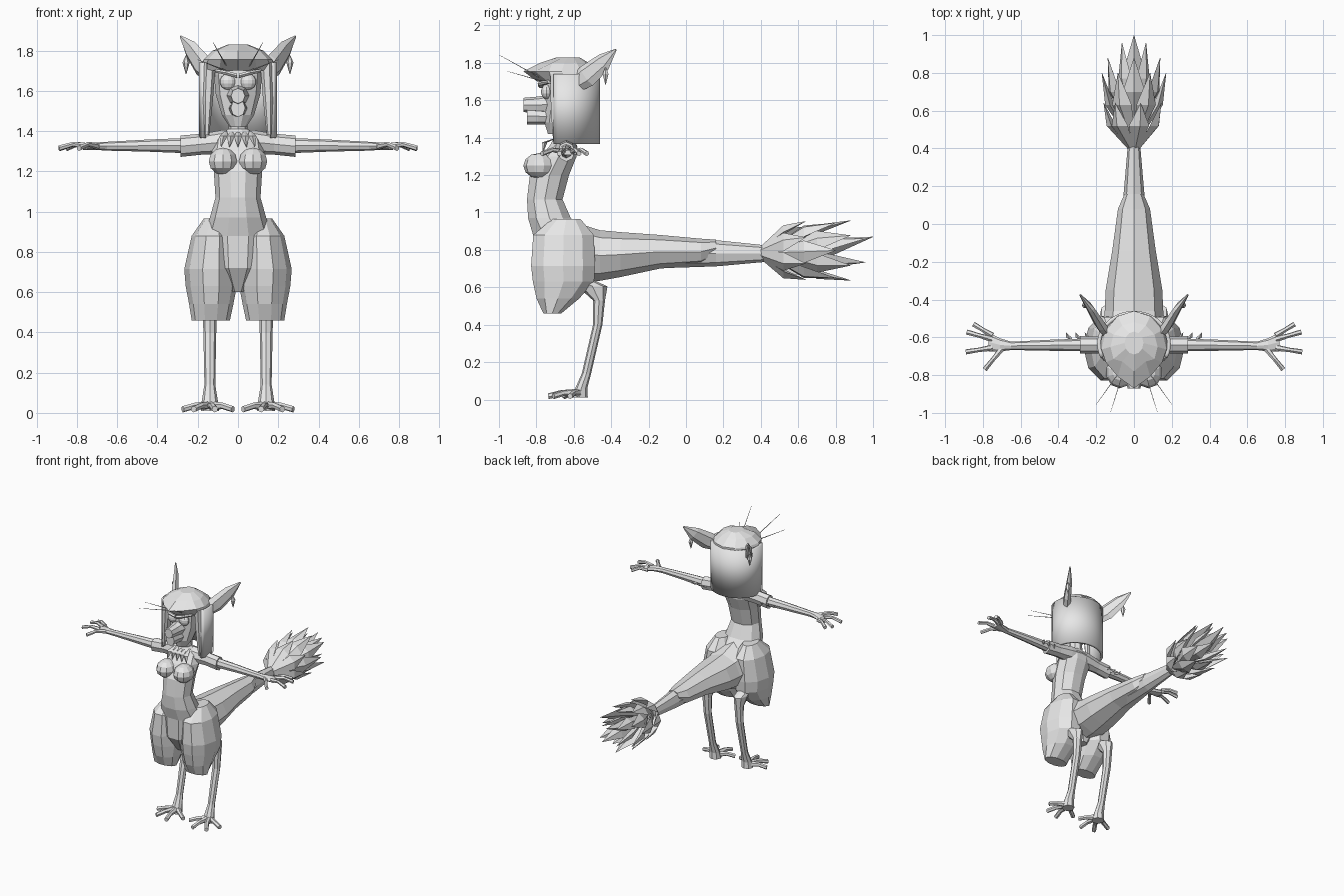
import bpy, bmesh, math
from mathutils import Vector

default_cube = bpy.data.objects.get("Cube")
if default_cube:
    bpy.data.objects.remove(default_cube, do_unlink=True)

clay = bpy.data.materials.new("light_grey")
clay.use_nodes = True
clay.diffuse_color = (0.8, 0.8, 0.8, 1)
clay.node_tree.nodes["Principled BSDF"].inputs["Base Color"].default_value = clay.diffuse_color

X, Y, Z = Vector((1, 0, 0)), Vector((0, 1, 0)), Vector((0, 0, 1))


def finish(name, bm, mirror=False):
    """Turn a bmesh into a named object, optionally mirrored across x."""
    bmesh.ops.recalc_face_normals(bm, faces=bm.faces)
    mesh = bpy.data.meshes.new(name)
    bm.to_mesh(mesh)
    bm.free()
    mesh.materials.append(clay)
    obj = bpy.data.objects.new(name, mesh)
    bpy.context.collection.objects.link(obj)
    if mirror:
        obj.modifiers.new("mirror", "MIRROR").use_mirror_merge = False
    return obj


def add_loft(bm, rings, sides, u, v):
    """Bridge elliptical rings given as (x, y, z, radius_u, radius_v)."""
    loops = []
    for x, y, z, ru, rv in rings:
        centre = Vector((x, y, z))
        angles = [math.tau * i / sides for i in range(sides)]
        loops.append([bm.verts.new(centre + u * ru * math.cos(a) + v * rv * math.sin(a))
                      for a in angles])
    for low, high in zip(loops, loops[1:]):
        for i in range(sides):
            j = (i + 1) % sides
            bm.faces.new((low[i], low[j], high[j], high[i]))
    bm.faces.new(loops[0])
    bm.faces.new(loops[-1])


def loft(name, rings, u, v, sides=10, mirror=False):
    bm = bmesh.new()
    add_loft(bm, rings, sides, u, v)
    return finish(name, bm, mirror)


def add_digit(bm, points, radii, sides=6):
    """Thin tube through points, used for fingers, toes and whiskers."""
    direction = (Vector(points[-1]) - Vector(points[0])).normalized()
    u = direction.orthogonal().normalized()
    rings = [(*p, r, r) for p, r in zip(points, radii)]
    add_loft(bm, rings, sides, u, direction.cross(u))


def add_leaf(bm, base, middle, tip, width, depth, u, v):
    rings = [(*base, width * .3, depth * .4), (*middle, width, depth), (*tip, .001, .001)]
    add_loft(bm, rings, 4, u, v)


def ball(name, centre, size, segments=10, mirror=True):
    bm = bmesh.new()
    bmesh.ops.create_uvsphere(bm, u_segments=segments, v_segments=segments // 2 + 1, radius=1)
    bmesh.ops.scale(bm, vec=size, verts=bm.verts)
    bmesh.ops.translate(bm, vec=centre, verts=bm.verts)
    return finish(name, bm, mirror)


# Torso and chest
loft("torso", [(0, -.64, .6, .05, .1), (0, -.66, .72, .15, .16), (0, -.675, .88, .17, .15),
               (0, -.73, .97, .14, .12), (0, -.755, 1.07, .112, .1), (0, -.73, 1.2, .12, .11),
               (0, -.68, 1.3, .13, .1), (0, -.655, 1.36, .12, .075), (0, -.66, 1.41, .05, .045)], X, Y)
ball("breast", (.075, -.785, 1.25), (.074, .085, .068))
loft("neck", [(0, -.65, 1.37, .05, .05), (0, -.66, 1.5, .045, .05)], X, Y, 8)

# Thighs, lower legs and feet
loft("thigh", [(.12, -.64, .965, .05, .08), (.125, -.655, .88, .105, .17),
               (.135, -.657, .715, .132, .18), (.133, -.655, .63, .127, .172),
               (.133, -.685, .54, .11, .12), (.135, -.715, .46, .095, .05)], X, Y, 10, True)
loft("lower_leg", [(.14, -.6, .66, .05, .06), (.14, -.5, .605, .045, .08), (.14, -.465, .53, .036, .032),
                   (.14, -.472, .4, .032, .025), (.14, -.532, .14, .027, .025),
                   (.14, -.56, .06, .04, .032), (.14, -.57, .01, .045, .045)], X, Y, 8, True)
toes = bmesh.new()
for tip_x, tip_y in ((.275, -.62), (.22, -.71), (.115, -.735), (.025, -.65)):
    middle = (.14 + (tip_x - .14) * .55, -.57 + (tip_y + .57) * .6, .035)
    add_digit(toes, [(.14, -.56, .035), middle, (tip_x, tip_y, .018)], [.024, .016, .016])
finish("toe", toes, True)

# Arms, sleeves and hands
loft("sleeve", [(0, -.65, 1.35, .07, .055), (.08, -.645, 1.345, .06, .06),
                (.18, -.64, 1.335, .045, .052), (.285, -.64, 1.325, .046, .053)], Y, Z, 8, True)
loft("forearm", [(.25, -.64, 1.328, .034, .038), (.45, -.642, 1.328, .029, .03),
                 (.65, -.645, 1.325, .022, .022), (.71, -.64, 1.325, .035, .018),
                 (.77, -.625, 1.32, .05, .014)], Y, Z, 8, True)
fingers = bmesh.new()
for root, tip in (((.7, -.66), (.79, -.77)), ((.75, -.655), (.89, -.677)),
                  ((.75, -.61), (.885, -.572)), ((.75, -.59), (.85, -.53))):
    middle = [(a + b) / 2 for a, b in zip(root, tip)]
    add_digit(fingers, [(*root, 1.325), (*middle, 1.335), (*tip, 1.315)], [.017, .012, .014])
finish("finger", fingers, True)

# Small fur tufts at the elbows and collar
tufts = bmesh.new()
for k in range(3):
    x = .23 + k * .05
    add_leaf(tufts, (x, -.62, 1.32), (x + .015, -.6, 1.32), (x + .03, -.575, 1.33), .014, .01, X, Z)
for k in range(3):
    x = k * .03
    add_leaf(tufts, (x, -.69, 1.4), (x * 1.2, -.755, 1.375), (x * 1.4, -.765, 1.32), .02, .014, X, Y)
finish("fur_tuft", tufts, True)

# Tail with its sheath
loft("tail_sheath", [(0, -.6, .79, .17, .16), (0, -.46, .77, .155, .135), (0, -.35, .775, .15, .12),
                     (0, -.14, .79, .115, .09), (0, .08, .79, .085, .07),
                     (0, .16, .81, .05, .045)], X, Z, 8)
loft("tail", [(0, -.2, .77, .08, .07), (0, .16, .782, .055, .07), (0, .45, .78, .03, .042)], X, Z, 8)

# Leafy tail tuft in overlapping whorls
leaves = bmesh.new()
for count, turn, start, reach, tip_radius, width in (
        (7, .5, .4, .24, .16, .055), (6, 0, .46, .34, .17, .06),
        (6, .5, .52, .36, .16, .06), (4, .5, .58, .38, .09, .05)):
    for k in range(count):
        angle = math.tau * (k + turn) / count
        out = Vector((math.cos(angle), 0, math.sin(angle)))
        side = Y.cross(out)
        base = Vector((0, start, .785)) + out * .025
        middle = Vector((0, start + reach * .5, .79)) + out * tip_radius * .75
        tip = Vector((0, start + reach, .797)) + out * tip_radius
        add_leaf(leaves, base, middle, tip, width, .025, side, out)
add_leaf(leaves, (0, .5, .79), (0, .76, .81), (0, 1, .87), .07, .05, X, Z)
finish("tail_leaf", leaves)

# Head, muzzle and eyes
loft("head", [(0, -.7, 1.42, .04, .04), (0, -.69, 1.48, .08, .07), (0, -.66, 1.58, .11, .1),
              (0, -.66, 1.68, .12, .1), (0, -.65, 1.76, .12, .1)], X, Y)
loft("muzzle", [(0, -.7, 1.58, .065, .06), (0, -.79, 1.575, .045, .045),
                (0, -.87, 1.575, .035, .038)], X, Z, 8)
loft("lower_jaw", [(0, -.7, 1.51, .05, .04), (0, -.79, 1.515, .042, .045),
                   (0, -.85, 1.515, .036, .045)], X, Z, 8)
ball("eye", (.05, -.745, 1.645), (.04, .03, .04), 12)
loft("brow", [(.005, -.775, 1.675, .015, .012), (.06, -.775, 1.69, .018, .012),
              (.115, -.73, 1.7, .012, .01)], Y, Z, 6, True)

# Long hair curtain, open at the front
bm = bmesh.new()
steps = 28
columns = []
for k in range(steps + 1):
    a = math.radians(-25 + 230 * k / steps)
    x, y = .185 * math.cos(a), -.635 + .165 * math.sin(a)
    columns.append([bm.verts.new((x, y, z)) for z in (1.365, 1.74)])
for a, b in zip(columns, columns[1:]):
    bm.faces.new((a[0], b[0], b[1], a[1]))
hair = finish("hair_curtain", bm)
shell = hair.modifiers.new("thickness", "SOLIDIFY")
shell.thickness = .02
shell.offset = 0
bpy.context.view_layer.objects.active = hair
hair.select_set(True)
bpy.ops.object.shade_smooth_by_angle()
loft("side_lock", [(.155, -.7, 1.38, .012, .012), (.15, -.705, 1.55, .025, .02),
                   (.14, -.7, 1.74, .03, .03)], X, Y, 6, True)

# Crown of hair with a pointed fringe
crown = loft("hair_crown", [(0, -.63, 1.70, .186, .165), (0, -.665, 1.755, .172, .205),
                            (0, -.65, 1.8, .125, .13), (0, -.63, 1.83, .05, .06)], X, Y, 12)
for vert in crown.data.vertices:
    if vert.co.y < -.72 and abs(vert.co.x) > .05:
        vert.co.y += .035

# Ears and hanging earrings
along = Vector((.135, .2, .195)).normalized()
across = (Vector((.3, .4, -.8)) - along * along.dot(Vector((.3, .4, -.8)))).normalized()
loft("ear", [(.14, -.585, 1.69, .05, .03), (.18, -.53, 1.73, .065, .028),
             (.235, -.44, 1.805, .05, .02), (.285, -.375, 1.87, .006, .005)],
     across, along.cross(across), 6, True)
loft("earring", [(.258, -.43, 1.775, .003, .003), (.258, -.43, 1.74, .018, .018),
                 (.258, -.43, 1.685, .002, .002)], X, Y, 6, True)

# Whiskers
whiskers = bmesh.new()
for root, tip in (((.05, -.76, 1.71), (.125, -1, 1.843)), ((.06, -.76, 1.7), (.2, -.955, 1.755))):
    add_digit(whiskers, [root, tip], [.004, .001], 4)
finish("whisker", whiskers, True)
